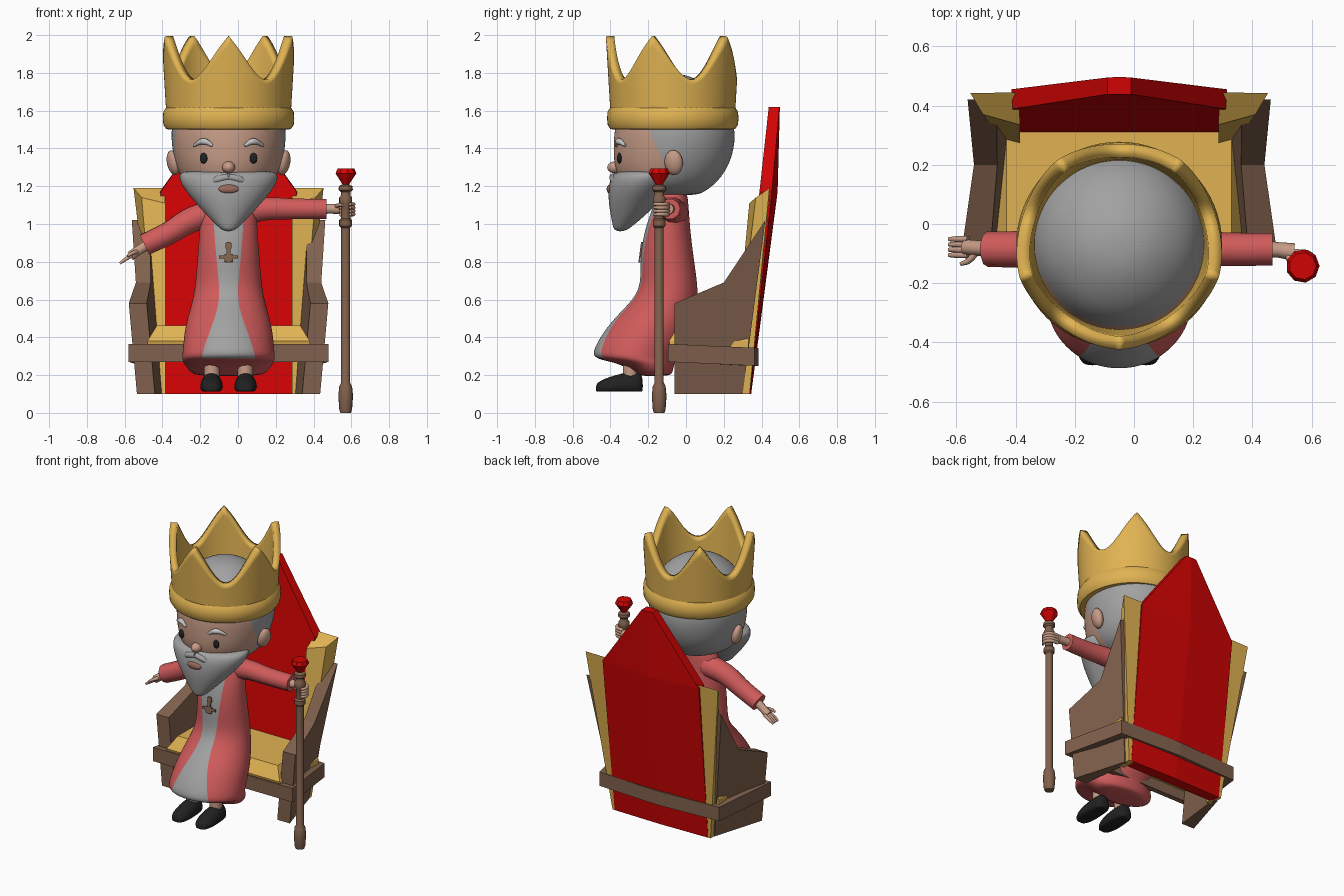
import bpy, bmesh, math
from mathutils import Matrix

cube = bpy.data.objects.get("Cube")
if cube:
    bpy.data.objects.remove(cube, do_unlink=True)

C = -0.05   # symmetry line of the throne and the figure


def material(name, r, g, b):
    m = bpy.data.materials.new(name)
    m.use_nodes = True
    m.diffuse_color = (r, g, b, 1)
    bsdf = next(n for n in m.node_tree.nodes if n.type == 'BSDF_PRINCIPLED')
    bsdf.inputs["Base Color"].default_value = (r, g, b, 1)
    return m


GOLD = material("gold", 0.75, 0.45, 0.085)
RED = material("throne red", 0.64, 0.001, 0.001)
BROWN = material("wood brown", 0.22, 0.12, 0.075)
COAT = material("coat pink red", 0.64, 0.105, 0.105)
SKIN = material("skin", 0.57, 0.33, 0.24)
GREY = material("hair grey", 0.36, 0.36, 0.36)
BROW = material("brow light grey", 0.55, 0.55, 0.55)
BLACK = material("black", 0.015, 0.015, 0.015)
LIPS = material("lips", 0.32, 0.15, 0.11)


def finish(name, bm, mats, smooth=True, subsurf=0):
    bmesh.ops.recalc_face_normals(bm, faces=bm.faces[:])
    mesh = bpy.data.meshes.new(name)
    bm.to_mesh(mesh)
    bm.free()
    ob = bpy.data.objects.new(name, mesh)
    bpy.context.collection.objects.link(ob)
    for m in mats:
        mesh.materials.append(m)
    if subsurf:
        mod = ob.modifiers.new("Subdivision", 'SUBSURF')
        mod.levels = mod.render_levels = subsurf
        mesh.polygons.foreach_set("use_smooth", [True] * len(mesh.polygons))
    elif smooth:
        bpy.ops.object.select_all(action='DESELECT')
        ob.select_set(True)
        bpy.context.view_layer.objects.active = ob
        bpy.ops.object.shade_smooth_by_angle(angle=math.radians(40))
    return ob


def skin(name, rings, mats, caps=True, rule=None, closed=False, **kw):
    """Bridge a stack of equal point loops; rule(ring, column) picks the material."""
    bm = bmesh.new()
    loops = [[bm.verts.new(p) for p in r] for r in rings]
    n = len(loops[0])
    pairs = list(zip(loops, loops[1:])) + ([(loops[-1], loops[0])] if closed else [])
    for i, (a, b) in enumerate(pairs):
        for k in range(n):
            f = bm.faces.new((a[k], a[(k + 1) % n], b[(k + 1) % n], b[k]))
            f.material_index = rule(i, k) if rule else 0
    if caps and not closed:
        bm.faces.new(loops[0])
        bm.faces.new(loops[-1])
    return finish(name, bm, mats, **kw)


def lathe(name, profile, x, y, mats, segs=32, **kw):
    angles = [2 * math.pi * k / segs for k in range(segs)]
    rings = [[(x + r * math.cos(t), y + r * math.sin(t), z) for t in angles] for r, z in profile]
    return skin(name, rings, mats, **kw)


FRONT, BACK = 8, 20


def oval(z, rx, yf, yb, a=1.0):
    """Oval loop whose first FRONT columns span the angle +-a about the front."""
    ts = [-a + 2 * a * k / FRONT for k in range(FRONT)]
    ts += [a + (2 * math.pi - 2 * a) * k / BACK for k in range(BACK)]
    cy, ry = (yf + yb) / 2, (yb - yf) / 2
    return [(C + rx * math.sin(t), cy - ry * math.cos(t), z) for t in ts]


def ball(name, loc, size, mat, rot=(0, 0, 0)):
    bm = bmesh.new()
    bmesh.ops.create_uvsphere(bm, u_segments=20, v_segments=12, radius=1)
    ob = finish(name, bm, [mat])
    ob.location, ob.scale, ob.rotation_euler = loc, size, rot


def tube(name, pts, mat):
    """Round tapered tube through (x, y, z, radius) points."""
    cu = bpy.data.curves.new(name, 'CURVE')
    cu.dimensions = '3D'
    cu.bevel_depth, cu.bevel_resolution, cu.resolution_u = 1, 3, 5
    cu.use_fill_caps = True
    sp = cu.splines.new('BEZIER')
    sp.bezier_points.add(len(pts) - 1)
    for bp, p in zip(sp.bezier_points, pts):
        bp.co, bp.radius = p[:3], p[3]
        bp.handle_left_type = bp.handle_right_type = 'AUTO'
    cu.materials.append(mat)
    ob = bpy.data.objects.new(name, cu)
    bpy.context.collection.objects.link(ob)
    bpy.ops.object.select_all(action='DESELECT')
    ob.select_set(True)
    bpy.context.view_layer.objects.active = ob
    bpy.ops.object.convert(target='MESH')
    bpy.ops.object.shade_smooth_by_angle(angle=math.radians(50))


def slab(z, half, yf, yb):
    return [(C - half, yf, z), (C + half, yf, z), (C + half, yb, z), (C - half, yb, z)]


# Throne back: folded panel with a pointed top
rings = []
for z, h, hb, edge, mid in ((0.1, 0.345, 0.355, 0.338, 0.345), (1.17, 0.36, 0.365, 0.455, 0.485),
                            (1.62, 0.04, 0.04, 0.495, 0.497)):
    yf = 0.26 + 0.11 * z
    rings.append([(C - h, yf, z), (C, yf, z), (C + h, yf, z), (C + hb, edge, z), (C, mid, z), (C - hb, edge, z)])
skin("throne_back", rings, [RED], smooth=False)

# Seat cushion
skin("seat", [slab(0.34, 0.43, -0.08, 0.33), slab(0.38, 0.43, -0.09, 0.33), slab(0.462, 0.38, -0.04, 0.33)],
     [GOLD], smooth=False)

# Side panels, thinner towards the back, and gold posts
profile = ((-0.06, 0.1), (-0.06, 0.58), (0.2, 0.69), (0.42, 1.02), (0.30, 0.1))
for side, tag in ((1, "left"), (-1, "right")):
    outer = [(C + side * (0.485 + 0.09 * (z - 0.1) - (0.32 - 0.2 * z) * (y + 0.06)), y, z) for y, z in profile]
    inner = [(C + side * (0.39 + 0.09 * (z - 0.1) - 0.12 * (y + 0.06)), y, z) for y, z in profile]
    skin(tag + "_side_panel", [outer, inner], [BROWN], smooth=False)
    low = [(C + side * x, y, 0.1) for x, y in ((0.335, 0.24), (0.372, 0.24), (0.372, 0.337), (0.335, 0.337))]
    top = [(C + side * x, y, z) for x, y, z in
           ((0.335, 0.335, 1.11), (0.46, 0.37, 1.14), (0.503, 0.442, 1.19), (0.34, 0.445, 1.19))]
    skin(tag + "_post", [low, top], [GOLD], smooth=False)

# Wooden band around the throne
loop = ((-0.53, -0.095), (0.53, -0.095), (0.455, 0.362), (0, 0.385), (-0.455, 0.362))
rings = [[(C + x * s, (y - 0.14) * s2 + 0.14, z - 0.045 * (y + 0.09)) for x, y in loop]
         for s, s2, z in ((1, 1, 0.27), (1, 1, 0.365), (0.9, 0.85, 0.365), (0.9, 0.85, 0.27))]
skin("throne_band", rings, [BROWN], closed=True, smooth=False)

# Coat with a grey front panel
coat = ((0.195, 0.15, -0.25, -0.09, 0.6), (0.21, 0.205, -0.28, -0.07, 0.6), (0.265, 0.24, -0.35, -0.06, 0.6),
        (0.285, 0.248, -0.49, -0.05, 0.6), (0.33, 0.245, -0.495, -0.02, 0.57), (0.45, 0.235, -0.425, 0.04, 0.38),
        (0.55, 0.205, -0.33, 0.06, 0.24), (0.65, 0.18, -0.235, 0.067, 0.22), (0.8, 0.168, -0.245, 0.045, 0.36),
        (0.95, 0.155, -0.225, 0.025, 0.48), (1.08, 0.15, -0.18, 0.015, 0.58), (1.15, 0.11, -0.15, 0.01, 0.65),
        (1.2, 0.08, -0.13, -0.01, 0.65))
skin("coat", [oval(*r) for r in coat], [COAT, GREY], subsurf=2,
     rule=lambda i, k: int(k < FRONT and i >= 3))

# Chest ornament
for name, dz, w, h in (("upright", 0, 0.02, 0.11), ("crossbar", -0.025, 0.1, 0.016),
                       ("upper_bar", 0.035, 0.03, 0.03), ("lower_bar", -0.03, 0.045, 0.04)):
    bm = bmesh.new()
    bmesh.ops.create_cube(bm, size=1, matrix=Matrix.Diagonal((w, 0.009, h, 1)))
    ob = finish("ornament_" + name, bm, [BROWN], smooth=False)
    ob.location = (C, -0.2405 + 0.13 * dz, 0.85 + dz)
    ob.rotation_euler.x = -0.13

# Head: skin face on the front columns, grey hair elsewhere
head = ((1.15, 0.10, -0.24, 0.06, 1.57), (1.178, 0.19, -0.31, 0.11, 1.57), (1.23, 0.245, -0.36, 0.175, 1.57),
        (1.31, 0.282, -0.388, 0.228, 1.5), (1.40, 0.302, -0.388, 0.256, 1.32), (1.50, 0.308, -0.385, 0.265, 1.13),
        (1.60, 0.283, -0.35, 0.225, 1.15), (1.69, 0.235, -0.31, 0.17, 1.15), (1.765, 0.14, -0.21, 0.07, 1.15),
        (1.795, 0.05, -0.12, -0.02, 1.15))
skin("head", [oval(*r) for r in head], [GREY, SKIN], subsurf=2,
     rule=lambda i, k: int(k < FRONT and i < 6))

# Beard tapering to a point
beard = ((1.285, 0.23, -0.35, -0.06), (1.265, 0.27, -0.395, -0.03), (1.2, 0.25, -0.412, -0.06),
         (1.12, 0.182, -0.412, -0.14), (1.05, 0.12, -0.40, -0.21), (1.0, 0.07, -0.39, -0.27),
         (0.96, 0.03, -0.38, -0.32))
skin("beard", [oval(*r) for r in beard], [GREY], subsurf=2)
ball("mouth", (C, -0.402, 1.185), (0.055, 0.018, 0.024), LIPS)
ball("nose", (C, -0.375, 1.30), (0.034, 0.042, 0.032), SKIN)

for s, tag in ((1, "left"), (-1, "right")):
    tube(tag + "_moustache", [(C, -0.388, 1.25, 0.018), (C + s * 0.06, -0.383, 1.235, 0.02),
                              (C + s * 0.12, -0.358, 1.20, 0.006)], GREY)
    ball(tag + "_eye", (C + s * 0.132, -0.353, 1.348), (0.02, 0.012, 0.028), BLACK)
    tube(tag + "_eyebrow", [(C + s * 0.085, -0.369, 1.415, 0.008), (C + s * 0.13, -0.356, 1.437, 0.018),
                            (C + s * 0.185, -0.322, 1.415, 0.007)], BROW)
    ball(tag + "_ear", (C + s * 0.292, -0.065, 1.325), (0.033, 0.05, 0.067), SKIN, (0, s * 0.2, -s * 0.3))
    # Legs and flat-soled shoes
    tube(tag + "_leg", [(C + s * 0.088, -0.29, 0.36, 0.046), (C + s * 0.088, -0.295, 0.18, 0.04)], SKIN)
    shoe = []
    for y, w, h in ((-0.478, 0.02, 0.03), (-0.465, 0.045, 0.055), (-0.41, 0.064, 0.078), (-0.34, 0.062, 0.1),
                    (-0.27, 0.055, 0.11), (-0.24, 0.045, 0.10), (-0.228, 0.02, 0.07)):
        shoe.append([(C + s * 0.09 + w * math.cos(t), y, 0.113 + h * max(0, 0.3 + 0.7 * math.sin(t)))
                     for t in [k * math.pi / 6 for k in range(12)]])
    skin(tag + "_shoe", shoe, [BLACK], subsurf=1)

# Sleeves, wrists and hands
tube("right_sleeve", [(-0.11, -0.06, 1.06, 0.075), (-0.24, -0.075, 1.025, 0.07), (-0.37, -0.085, 0.95, 0.062),
                      (-0.495, -0.085, 0.89, 0.06)], COAT)
tube("left_sleeve", [(0.01, -0.06, 1.06, 0.075), (0.14, -0.075, 1.08, 0.064), (0.30, -0.085, 1.08, 0.057),
                     (0.468, -0.085, 1.08, 0.055)], COAT)
tube("right_hand", [(-0.46, -0.085, 0.90, 0.03), (-0.52, -0.082, 0.865, 0.026), (-0.57, -0.078, 0.83, 0.026)], SKIN)
tube("left_hand", [(0.43, -0.085, 1.08, 0.03), (0.49, -0.088, 1.08, 0.026), (0.54, -0.095, 1.08, 0.03)], SKIN)
for i in range(4):
    y, z = -0.105 + 0.018 * i, 1.105 - 0.018 * i
    tube("right_finger", [(-0.56, y, 0.835, 0.011), (-0.60, y, 0.81, 0.01), (-0.625, y, 0.792, 0.007)], SKIN)
    tube("left_finger", [(0.54, -0.095, z, 0.011), (0.595, -0.105, z, 0.011), (0.612, -0.14, z, 0.01),
                         (0.595, -0.17, z, 0.008)], SKIN)
tube("right_thumb", [(-0.53, -0.09, 0.855, 0.013), (-0.56, -0.125, 0.845, 0.01), (-0.585, -0.135, 0.83, 0.007)], SKIN)
tube("left_thumb", [(0.52, -0.10, 1.09, 0.013), (0.535, -0.14, 1.10, 0.011), (0.555, -0.172, 1.10, 0.008)], SKIN)

# Staff and its gem
staff = ((0.028, 0), (0.034, 0.02), (0.039, 0.09), (0.034, 0.14), (0.024, 0.16), (0.024, 0.98), (0.034, 0.99),
         (0.034, 1.02), (0.025, 1.03), (0.025, 1.09), (0.034, 1.11), (0.034, 1.14), (0.026, 1.15),
         (0.026, 1.17), (0.038, 1.18), (0.036, 1.20), (0.018, 1.21))
lathe("staff", staff, 0.57, -0.142, [BROWN], segs=16)
lathe("staff_gem", ((0.012, 1.2), (0.057, 1.268), (0.046, 1.293)), 0.57, -0.142, [RED], segs=9, smooth=False)

# Crown: rounded band and a wall with five points
lathe("crown_band", ((0.29, 1.5), (0.33, 1.502), (0.345, 1.525), (0.348, 1.56), (0.345, 1.595), (0.33, 1.618),
                     (0.285, 1.62)), C, -0.07, [GOLD], segs=64, closed=True)
N, ROWS = 120, 8
rings = []
for j in range(ROWS + 1):
    ring = []
    for k in range(N):
        t = 2 * math.pi * k / N
        u = abs(((k * 5 / N + 0.5) % 1) - 0.5) * 2     # 0 at a point, 1 in a dip
        lift = 0.25 * (1 + math.cos(math.pi * u)) + 0.5 * (1 - u) ** 2
        z = 1.58 + (0.185 + 0.23 * lift) * j / ROWS
        r = 0.307 + 0.06 * (z - 1.58)
        ring.append((C + r * math.sin(t), -0.07 - r * math.cos(t), z))
    rings.append(ring)
crown = skin("crown_points", rings, [GOLD], caps=False)
mod = crown.modifiers.new("Thickness", 'SOLIDIFY')
mod.thickness, mod.offset = 0.045, 0
